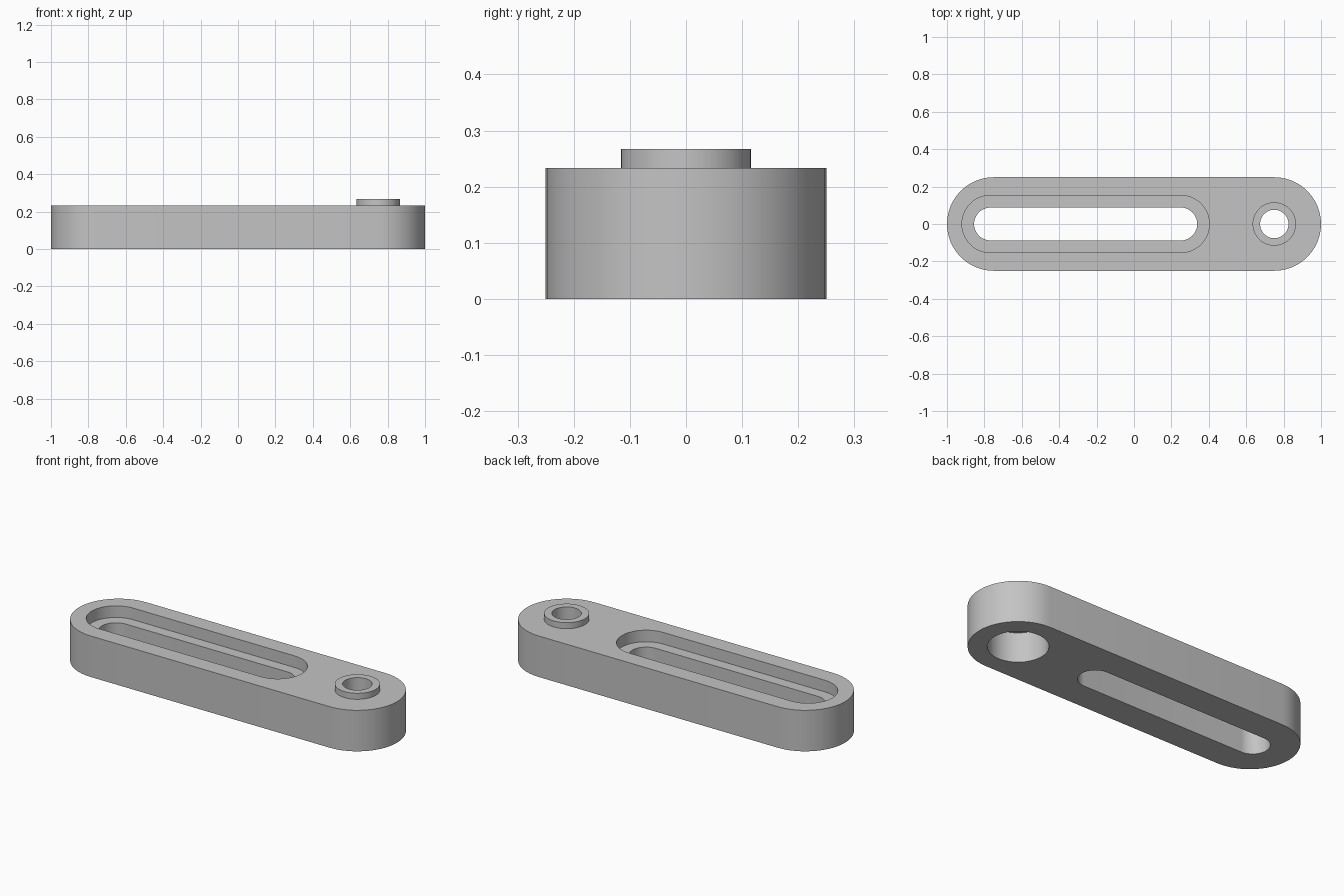
import bpy
import bmesh
import math

default = bpy.data.objects.get("Cube")
if default:
    bpy.data.objects.remove(default, do_unlink=True)

GREY = 0.55
HEIGHT, BOSS_TOP = 0.233, 0.267
PIVOT_X = 0.75
SLOT_ENDS = (-0.767, 0.25)
ARC_STEPS = 24

metal = bpy.data.materials.new("plain grey")
metal.use_nodes = True
colour = (GREY, GREY, GREY, 1)
metal.diffuse_color = colour
metal.node_tree.nodes["Principled BSDF"].inputs["Base Color"].default_value = colour


def rounded_bar(name, x0, x1, radius, z0, z1):
    """Upright prism with round ends; equal end centres give a cylinder."""
    points = []
    for centre, start in ((x1, -math.pi / 2), (x0, math.pi / 2)):
        for i in range(ARC_STEPS + 1):
            a = start + math.pi * i / ARC_STEPS
            points.append((centre + radius * math.cos(a), radius * math.sin(a), z0))
    bm = bmesh.new()
    base = bm.faces.new([bm.verts.new(p) for p in points])
    bmesh.ops.remove_doubles(bm, verts=bm.verts[:], dist=1e-5)
    base = bm.faces[:][0]
    top = bmesh.ops.extrude_face_region(bm, geom=[base], use_keep_orig=True)
    raised = [g for g in top["geom"] if isinstance(g, bmesh.types.BMVert)]
    bmesh.ops.translate(bm, verts=raised, vec=(0, 0, z1 - z0))
    bmesh.ops.recalc_face_normals(bm, faces=bm.faces[:])
    mesh = bpy.data.meshes.new(name)
    bm.to_mesh(mesh)
    bm.free()
    mesh.materials.append(metal)
    obj = bpy.data.objects.new(name, mesh)
    bpy.context.collection.objects.link(obj)
    return obj


def combine(target, tool, operation):
    """Join or cut the tool shape, then discard it."""
    tool.hide_render = True
    mod = target.modifiers.new(tool.name, "BOOLEAN")
    mod.operation = operation
    mod.solver = "EXACT"
    mod.object = tool
    bpy.context.view_layer.objects.active = target
    bpy.ops.object.modifier_apply(modifier=mod.name)
    bpy.data.objects.remove(tool, do_unlink=True)


# Main bar with the raised boss around the pivot hole
arm = rounded_bar("slotted_arm", -PIVOT_X, PIVOT_X, 0.25, 0, HEIGHT)
combine(arm, rounded_bar("boss", PIVOT_X, PIVOT_X, 0.116, 0.2, BOSS_TOP), "UNION")

# Long through slot with a wider shallow recess on top
combine(arm, rounded_bar("slot", *SLOT_ENDS, 0.088, -0.1, 0.4), "DIFFERENCE")
combine(arm, rounded_bar("slot_recess", *SLOT_ENDS, 0.153, 0.167, 0.4), "DIFFERENCE")

# Pivot hole with a deep counterbore from below
combine(arm, rounded_bar("pivot_hole", PIVOT_X, PIVOT_X, 0.076, -0.1, 0.4), "DIFFERENCE")
combine(arm, rounded_bar("counterbore", PIVOT_X, PIVOT_X, 0.153, -0.1, 0.167), "DIFFERENCE")

# Smooth round walls, crisp rims
bpy.ops.object.select_all(action="DESELECT")
arm.select_set(True)
bpy.context.view_layer.objects.active = arm
bpy.ops.object.shade_smooth_by_angle(angle=math.radians(35))
